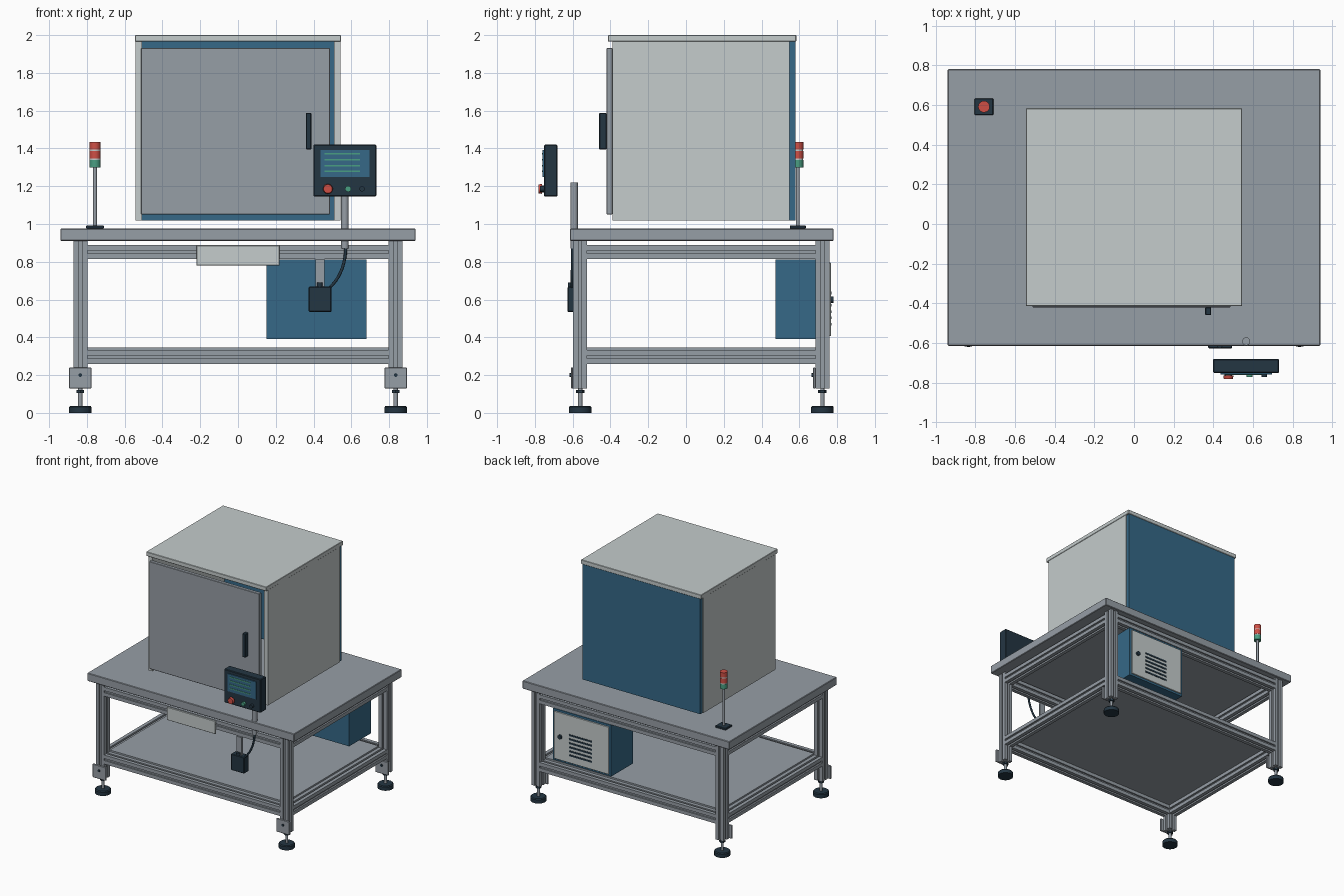
import bpy, bmesh, math
from mathutils import Matrix, Vector

if "Cube" in bpy.data.objects:
    bpy.data.objects.remove(bpy.data.objects["Cube"])


def material(name, rgb):
    m = bpy.data.materials.new(name)
    lin = [c / 12.92 if c <= 0.04045 else ((c + 0.055) / 1.055) ** 2.4 for c in rgb]
    m.diffuse_color = (*lin, 1)
    m.use_nodes = True
    m.node_tree.nodes["Principled BSDF"].inputs["Base Color"].default_value = m.diffuse_color
    return m


GREY = material("metal grey", (0.59, 0.62, 0.65))
LIGHT = material("panel light grey", (0.77, 0.80, 0.80))
BLUE = material("panel blue", (0.21, 0.41, 0.53))
DARK = material("dark plastic", (0.14, 0.21, 0.26))
RED = material("signal red", (0.81, 0.31, 0.27))
GREEN = material("signal green", (0.29, 0.62, 0.51))


def finish(name, bm, mat, smooth=False):
    bmesh.ops.recalc_face_normals(bm, faces=bm.faces)
    me = bpy.data.meshes.new(name)
    bm.to_mesh(me)
    bm.free()
    me.materials.append(mat)
    ob = bpy.data.objects.new(name, me)
    bpy.context.collection.objects.link(ob)
    if smooth:
        bpy.ops.object.select_all(action='DESELECT')
        ob.select_set(True)
        bpy.context.view_layer.objects.active = ob
        bpy.ops.object.shade_smooth_by_angle(angle=math.radians(35))
    return ob


def box(name, x, y, z, mat, bevel=0):
    bm = bmesh.new()
    bmesh.ops.create_cube(bm, size=1)
    for v in bm.verts:
        for i, (lo, hi) in enumerate((x, y, z)):
            v.co[i] = hi if v.co[i] > 0 else lo
    if bevel:
        bmesh.ops.bevel(bm, geom=bm.edges[:], offset=bevel, segments=1, affect='EDGES')
    return finish(name, bm, mat)


def rod(name, start, end, r, mat, r2=None, sides=32):
    a, b = Vector(start), Vector(end)
    bm = bmesh.new()
    turn = (b - a).to_track_quat('Z', 'Y').to_matrix().to_4x4()
    bmesh.ops.create_cone(bm, cap_ends=True, segments=sides, radius1=r,
                          radius2=r if r2 is None else r2, depth=(b - a).length,
                          matrix=Matrix.Translation((a + b) / 2) @ turn)
    return finish(name, bm, mat, sides > 8)


def extrusion(name, start, end, h=0.037):
    # Slotted square aluminium bar between two points
    a, b = Vector(start), Vector(end)
    m, d = 0.008, 0.013
    side = [(h, -h), (h, -m), (h - d, -m), (h - d, m), (h, m)]
    bm = bmesh.new()
    verts = []
    for k in range(4):
        for px, py in side:
            p = Matrix.Rotation(k * math.pi / 2, 3, 'Z') @ Vector((px, py, 0))
            verts.append(bm.verts.new(p))
    face = bm.faces.new(verts)
    new = bmesh.ops.extrude_face_region(bm, geom=[face])['geom']
    bmesh.ops.translate(bm, vec=(0, 0, (b - a).length),
                        verts=[g for g in new if isinstance(g, bmesh.types.BMVert)])
    turn = (b - a).to_track_quat('Z', 'Y').to_matrix().to_4x4()
    bm.transform(Matrix.Translation(a) @ turn)
    return finish(name, bm, GREY)


# Table top and lower shelf
box("table_top", (-0.94, 0.94), (-0.615, 0.781), (0.91, 0.976), GREY, 0.004)
LX, YF, YR, H = 0.835, -0.560, 0.722, 0.037
box("lower_shelf", (-LX + H, LX - H), (YF + H, YR - H), (0.332, 0.346), GREY)

# Legs, foot plates and levelling feet
for sx, sn in ((-1, "left"), (1, "right")):
    for y, yn in ((YF, "front"), (YR, "rear")):
        tag, x = f"{yn}_{sn}", sx * LX
        extrusion(f"leg_{tag}", (x, y, 0.13), (x, y, 0.91))
        box(f"foot_plate_{tag}", (x - 0.06, x + 0.06), (y - H - 0.013, y - H), (0.13, 0.24), GREY, 0.003)
        rod(f"plate_bolt_{tag}", (x, y - H - 0.012, 0.2), (x, y - H - 0.02, 0.2), 0.01, DARK, sides=16)
        rod(f"foot_pad_{tag}", (x, y, 0), (x, y, 0.03), 0.06, DARK)
        rod(f"foot_pad_top_{tag}", (x, y, 0.03), (x, y, 0.037), 0.06, DARK, 0.054)
        rod(f"foot_screw_{tag}", (x, y, 0.036), (x, y, 0.131), 0.011, GREY, sides=20)
        rod(f"foot_nut_{tag}", (x, y, 0.105), (x, y, 0.12), 0.023, DARK, sides=6)

# Rails
for z, zn in ((0.296, "lower"), (0.853, "upper")):
    for y, yn in ((YF, "front"), (YR, "rear")):
        extrusion(f"{zn}_{yn}_rail", (-LX + H, y, z), (LX - H, y, z))
    for sx, sn in ((-1, "left"), (1, "right")):
        extrusion(f"{zn}_{sn}_rail", (sx * LX, YF + H, z), (sx * LX, YR - H, z))

# Enclosure: open-fronted shell, roof and door
box("enclosure_left_wall", (-0.543, -0.507), (-0.388, 0.549), (1.018, 1.965), LIGHT)
box("enclosure_right_wall", (0.507, 0.543), (-0.388, 0.549), (1.018, 1.965), LIGHT)
box("enclosure_back", (-0.535, 0.535), (0.549, 0.58), (1.018, 1.965), BLUE)
box("enclosure_roof", (-0.546, 0.546), (-0.413, 0.584), (1.965, 2.0), LIGHT, 0.003)
box("door", (-0.513, 0.487), (-0.42, -0.39), (1.05, 1.932), GREY, 0.003)
box("door_handle", (0.359, 0.389), (-0.46, -0.42), (1.395, 1.588), DARK, 0.004)

# Control panel and its post
rod("panel_post", (0.566, -0.592, 0.87), (0.566, -0.592, 1.22), 0.02, GREY)
box("panel_housing", (0.399, 0.732), (-0.752, -0.68), (1.145, 1.42), DARK, 0.005)
box("panel_screen", (0.437, 0.695), (-0.759, -0.751), (1.25, 1.393), BLUE)
for i, end in enumerate((0.645, 0.645, 0.645, 0.645)):
    z = 1.371 - i * 0.031
    box(f"screen_line_{i + 1}", (0.458, end), (-0.762, -0.758), (z - 0.004, z + 0.004), GREEN)
rod("stop_button_collar", (0.476, -0.75, 1.186), (0.476, -0.764, 1.186), 0.019, DARK)
rod("stop_button", (0.476, -0.763, 1.186), (0.476, -0.781, 1.186), 0.026, RED, 0.023)
rod("start_button", (0.583, -0.75, 1.186), (0.583, -0.772, 1.186), 0.016, GREEN)
rod("selector_button", (0.657, -0.75, 1.186), (0.657, -0.772, 1.186), 0.014, DARK)

# Drawer front under the table
box("drawer_front", (-0.22, 0.22), (-0.608, -0.597), (0.78, 0.886), LIGHT, 0.002)

# Junction box, hanger strip and cable
box("junction_hanger", (0.411, 0.457), (-0.607, -0.59), (0.66, 0.815), GREY)
box("junction_box", (0.374, 0.495), (-0.627, -0.565), (0.535, 0.668), DARK, 0.004)
rod("cable_gland", (0.433, -0.612, 0.665), (0.433, -0.612, 0.69), 0.014, DARK, sides=16)
cu = bpy.data.curves.new("cable", 'CURVE')
cu.dimensions = '3D'
cu.bevel_depth = 0.008
cu.bevel_resolution = 3
sp = cu.splines.new('BEZIER')
sp.bezier_points.add(1)
for p, co, l, r in zip(sp.bezier_points,
                       ((0.57, -0.6, 0.875), (0.475, -0.605, 0.655)),
                       ((0.57, -0.6, 0.95), (0.545, -0.605, 0.71)),
                       ((0.57, -0.6, 0.80), (0.44, -0.605, 0.63))):
    p.co, p.handle_left, p.handle_right = co, l, r
cu.materials.append(DARK)
bpy.context.collection.objects.link(bpy.data.objects.new("cable", cu))

# Electrical cabinet hung at the rear
box("cabinet_body", (0.15, 0.679), (0.473, 0.757), (0.39, 0.812), BLUE)
box("cabinet_door", (0.166, 0.663), (0.757, 0.767), (0.406, 0.796), LIGHT, 0.002)
for i in range(6):
    z = 0.47 + i * 0.033
    box(f"cabinet_vent_{i + 1}", (0.315, 0.525), (0.765, 0.77), (z - 0.007, z + 0.007), DARK)
rod("cabinet_lock", (0.605, 0.766, 0.6), (0.605, 0.78, 0.6), 0.017, DARK, sides=20)

# Signal tower
sx, sy = -0.757, 0.592
box("tower_base", (sx - 0.047, sx + 0.047), (sy - 0.042, sy + 0.042), (0.976, 0.993), DARK, 0.003)
rod("tower_pole", (sx, sy, 0.99), (sx, sy, 1.3), 0.01, GREY, sides=20)
for i, (mat, n) in enumerate(((GREEN, "green"), (RED, "middle_red"), (RED, "top_red"))):
    z = 1.3 + i * 0.0475
    rod(f"tower_{n}_lamp", (sx, sy, z), (sx, sy, z + 0.04), 0.029, mat)
    if i < 2:
        rod(f"tower_ring_{i + 1}", (sx, sy, z + 0.04), (sx, sy, z + 0.0475), 0.028, LIGHT)
